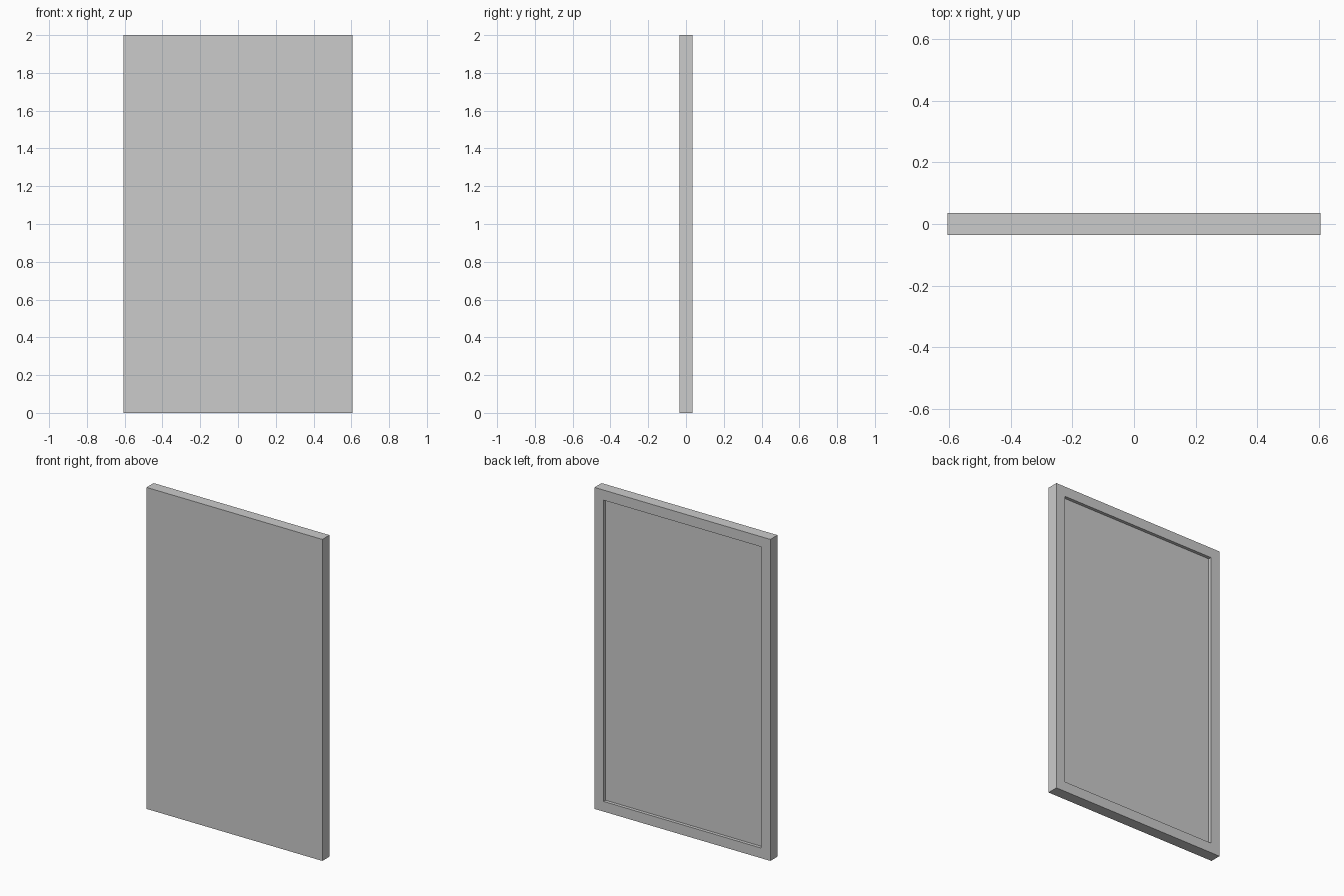
import bpy, bmesh
from mathutils import Vector

if "Cube" in bpy.data.objects:
    bpy.data.objects.remove(bpy.data.objects["Cube"])

WIDTH, DEPTH, HEIGHT = 1.21, 0.07, 2.0
RIM, RECESS = 0.063, 0.02

# Flat slab standing on the ground
bm = bmesh.new()
bmesh.ops.create_cube(bm, size=1.0)
bmesh.ops.scale(bm, vec=(WIDTH, DEPTH, HEIGHT), verts=bm.verts)
bmesh.ops.translate(bm, vec=(0, 0, HEIGHT / 2), verts=bm.verts)
bm.normal_update()

# Raised rim around a shallow recess in the back face
back = max(bm.faces, key=lambda f: f.normal.y)
bmesh.ops.inset_region(bm, faces=[back], thickness=RIM, use_even_offset=True)
floor = bmesh.ops.extrude_discrete_faces(bm, faces=[back])["faces"][0]
bmesh.ops.translate(bm, vec=Vector((0, -RECESS, 0)), verts=floor.verts)
bmesh.ops.recalc_face_normals(bm, faces=bm.faces)

mesh = bpy.data.meshes.new("framed_panel")
bm.to_mesh(mesh)
bm.free()
bpy.context.collection.objects.link(bpy.data.objects.new("framed_panel", mesh))
